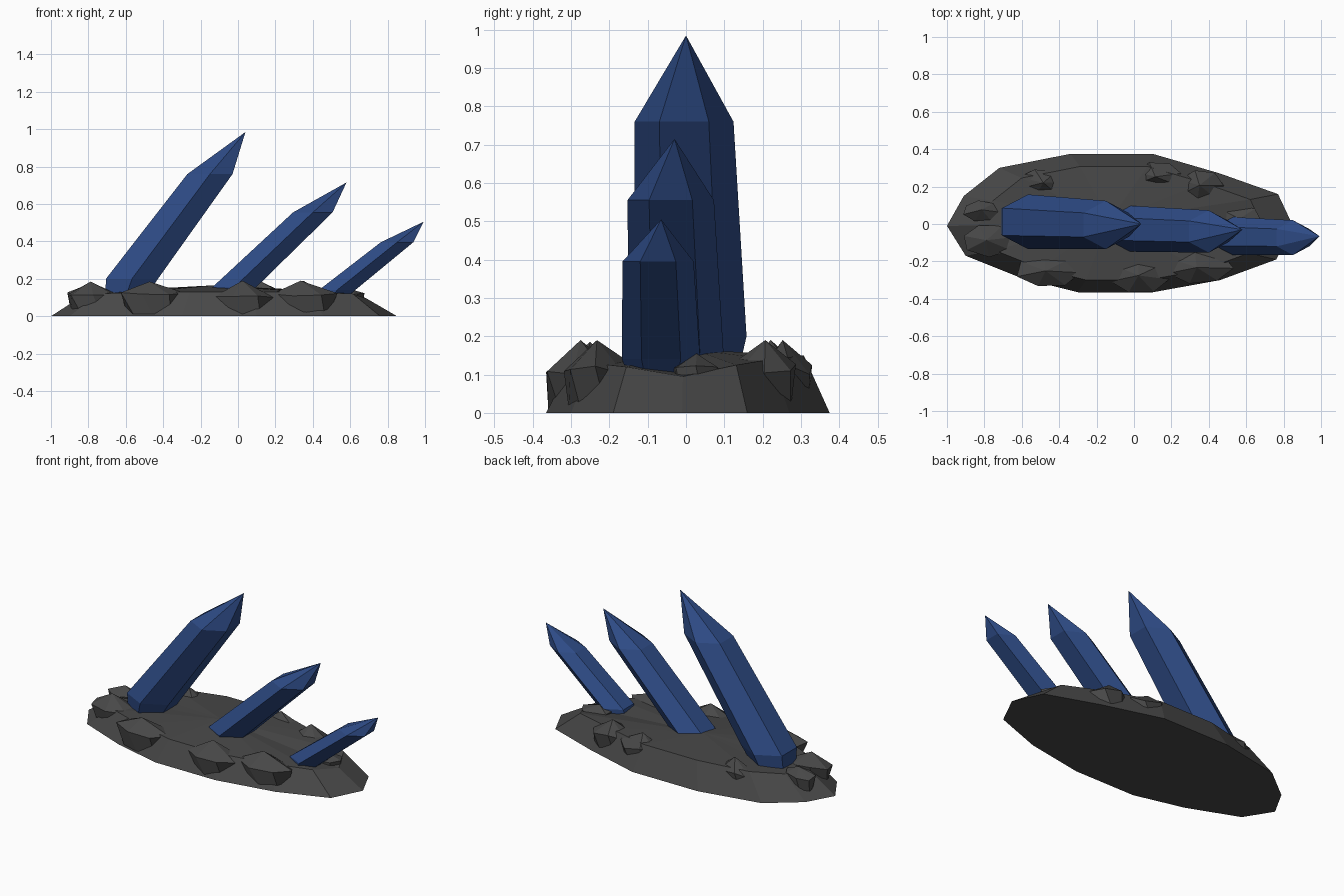
import bpy, bmesh, math, random
from mathutils import Vector

if "Cube" in bpy.data.objects:
    bpy.data.objects.remove(bpy.data.objects["Cube"])

random.seed(4)


def material(name, rgb):
    m = bpy.data.materials.new(name)
    m.diffuse_color = (*rgb, 1)
    m.use_nodes = True
    m.node_tree.nodes["Principled BSDF"].inputs["Base Color"].default_value = m.diffuse_color
    return m


ROCK = material("dark grey rock", (0.064, 0.064, 0.064))
BLUE = material("deep blue crystal", (0.027, 0.070, 0.235))


def loft(name, rings, apex, mat):
    """Stack of equal-count rings, flat bottom, closed on top with a fan to the apex."""
    bm = bmesh.new()
    vr = [[bm.verts.new(p) for p in ring] for ring in rings]
    n = len(vr[0])
    bm.faces.new(vr[0][::-1])
    for a, b in zip(vr, vr[1:]):
        for i in range(n):
            j = (i + 1) % n
            bm.faces.new((a[i], a[j], b[j], b[i]))
    top = bm.verts.new(apex)
    for i in range(n):
        bm.faces.new((vr[-1][i], vr[-1][(i + 1) % n], top))
    bmesh.ops.recalc_face_normals(bm, faces=bm.faces)
    me = bpy.data.meshes.new(name)
    bm.to_mesh(me)
    bm.free()
    me.materials.append(mat)
    ob = bpy.data.objects.new(name, me)
    bpy.context.collection.objects.link(ob)
    return ob


def ring(x, y, z, rx, ry, n=6, turn=30, jitter=0.0, zj=0.0):
    pts = []
    for i in range(n):
        a = math.radians(turn + 360 * i / n)
        k = 1 + random.uniform(-jitter, jitter)
        pts.append((x + rx * k * math.cos(a), y + ry * k * math.sin(a),
                    z + random.uniform(-zj, zj)))
    return pts


# Rock slab: irregular outline, sloped rim, gently domed top
outline = [(0.85, -0.01), (0.77, 0.16), (0.46, 0.27), (0.10, 0.375), (-0.34, 0.375),
           (-0.72, 0.30), (-0.91, 0.15), (-1.0, -0.01), (-0.90, -0.17), (-0.60, -0.29),
           (-0.30, -0.365), (0.10, -0.365), (0.46, -0.30), (0.76, -0.19)]
rim_z = [0.095, 0.125, 0.14, 0.15, 0.15, 0.14, 0.12, 0.11, 0.12, 0.13, 0.13, 0.13, 0.13, 0.12]
loft("rock_base",
     [[(x, y, 0) for x, y in outline],
      [(x * 0.82 - 0.01, y * 0.82, z) for (x, y), z in zip(outline, rim_z)]],
     (-0.13, 0.02, 0.165), ROCK)

# Loose boulders around the rim: x, y, half width, half depth, top height
boulders = [(-0.46, -0.25, 0.17, 0.09, 0.185), (0.03, -0.28, 0.155, 0.093, 0.19),
            (0.35, -0.23, 0.175, 0.09, 0.19), (-0.77, -0.085, 0.15, 0.088, 0.185),
            (-0.82, 0.07, 0.095, 0.055, 0.165), (-0.50, 0.22, 0.13, 0.072, 0.19),
            (0.13, 0.26, 0.125, 0.072, 0.19), (0.36, 0.20, 0.125, 0.09, 0.19),
            (0.58, 0.03, 0.10, 0.07, 0.155)]
for i, (x, y, w, d, h) in enumerate(boulders):
    t = random.uniform(-12, 12)
    loft(f"boulder_{i + 1}",
         [ring(x, y, 0.012, w * 0.78, d * 0.85, 7, t + 20, 0.04),
          ring(x, y, 0.115, w, d, 7, t, 0.05, 0.015)],
         (x + random.uniform(-0.02, 0.02), y + random.uniform(-0.01, 0.01), h), ROCK)

# Leaning six-sided crystals: foot centre, foot radius, shoulder centre, shoulder radius, tip
crystals = [
    ("large_crystal", (-0.567, 0.012, 0.20), 0.146, (-0.15, -0.005, 0.76), 0.129, (0.04, 0.0, 0.985)),
    ("medium_crystal", (-0.02, -0.025, 0.155), 0.123, (0.40, -0.04, 0.555), 0.113, (0.58, -0.03, 0.715)),
    ("small_crystal", (0.53, -0.065, 0.14), 0.102, (0.85, -0.073, 0.395), 0.093, (0.992, -0.065, 0.505)),
]
for name, foot, fr, shoulder, sr, tip in crystals:
    f, s = Vector(foot), Vector(shoulder)
    root = f + (s - f) * ((0.06 - f.z) / (s.z - f.z)) * 0.4
    root.z = 0.08
    loft(name, [ring(*root, fr * 0.8, fr * 0.8),
                ring(*f, fr * 1.1, fr),
                ring(*s, sr * 1.08, sr)], tip, BLUE)
